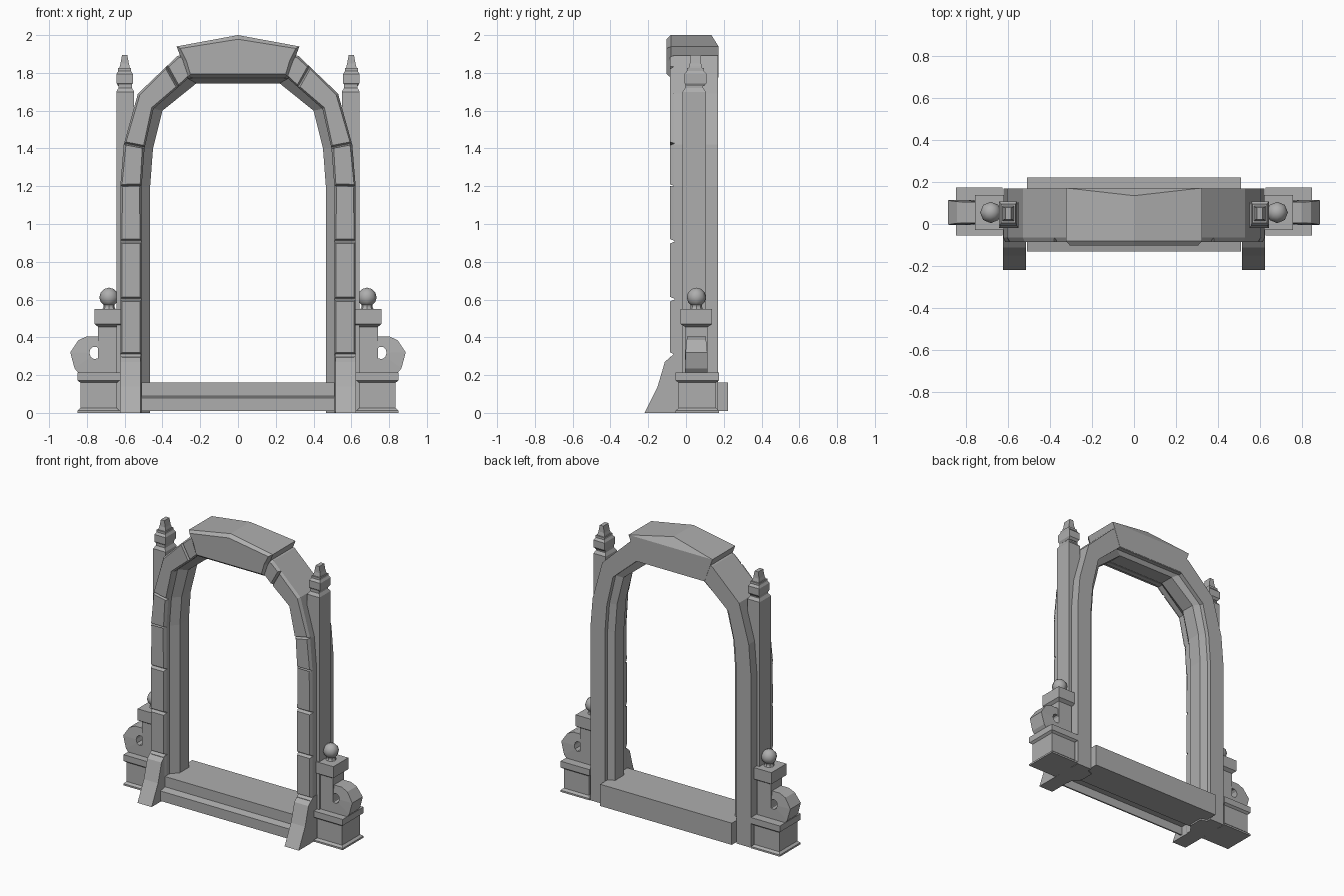
import bpy, bmesh, math
from mathutils import Matrix

cube = bpy.data.objects.get("Cube")
if cube:
    bpy.data.objects.remove(cube, do_unlink=True)

stone = bpy.data.materials.new("grey stone")
stone.use_nodes = True
GREY = (0.42, 0.42, 0.42, 1)
stone.diffuse_color = GREY
stone.node_tree.nodes["Principled BSDF"].inputs["Base Color"].default_value = GREY


def finish(name, bm):
    bmesh.ops.recalc_face_normals(bm, faces=bm.faces)
    mesh = bpy.data.meshes.new(name)
    bm.to_mesh(mesh)
    bm.free()
    mesh.materials.append(stone)
    ob = bpy.data.objects.new(name, mesh)
    bpy.context.collection.objects.link(ob)
    return ob


def both_sides(name, build):
    """Build a part on the +x side and its mirrored twin."""
    for side, sign in (("left", 1), ("right", -1)):
        bm = build()
        bmesh.ops.scale(bm, vec=(sign, 1, 1), verts=bm.verts)
        finish(side + "_" + name, bm)


def loft(loops, cyclic=False, caps=True):
    """Join matching vertex loops with quads."""
    bm = bmesh.new()
    rings = [[bm.verts.new(p) for p in loop] for loop in loops]
    pairs = list(zip(rings, rings[1:])) + ([(rings[-1], rings[0])] if cyclic else [])
    n = len(rings[0])
    for a, b in pairs:
        for i in range(n):
            j = (i + 1) % n
            bm.faces.new((a[i], a[j], b[j], b[i]))
    if caps and not cyclic:
        bm.faces.new(rings[0])
        bm.faces.new(rings[-1])
    return bm


def tower(cx, cy, levels):
    """Stacked rectangular rings: (z, half width, half depth)."""
    return loft([[(cx + sx * w, cy + sy * d, z)
                  for sx, sy in ((-1, -1), (1, -1), (1, 1), (-1, 1))]
                 for z, w, d in levels])


def slab(poly, front, back, inset=0, rise=0):
    """Extrude an x-z outline through y, with a bevelled front face."""
    bm = loft([[(x, y, z) for x, z in poly] for y in (front, back)])
    bmesh.ops.recalc_face_normals(bm, faces=bm.faces)
    if inset:
        face = [f for f in bm.faces if f.normal.y < -0.9]
        bmesh.ops.inset_individual(bm, faces=face, thickness=inset, depth=rise)
    return bm


# Arch outlines, from the floor to the crown
outer = [(.623, 0), (.623, 1.2), (.605, 1.42), (.53, 1.69), (.32, 1.89), (0, 1.94)]
middle = [(.51, 0), (.51, 1.2), (.495, 1.4), (.447, 1.61), (.265, 1.77), (0, 1.77)]
inner = [(.465, 0), (.465, 1.2), (.45, 1.4), (.40, 1.6), (.22, 1.745), (0, 1.745)]

# Stepped arch body, swept along the outlines
section = [(outer, -.06), (outer, .17), (middle, .17), (middle, .14),
           (inner, .12), (inner, .02), (middle, -.03), (middle, -.06)]
stations = []
for i, sign in [(i, 1) for i in range(6)] + [(i, -1) for i in range(4, -1, -1)]:
    stations.append([(sign * path[i][0], y, path[i][1]) for path, y in section])
finish("arch_body", loft(stations))


# Bevelled facing blocks
def along(path, t):
    i = min(int(t), len(path) - 2)
    (x0, z0), (x1, z1) = path[i], path[i + 1]
    return x0 + (x1 - x0) * (t - i), z0 + (z1 - z0) * (t - i)


def block(t0, t1):
    ts = [t0] + [k for k in range(1, 5) if t0 < k < t1] + [t1]
    poly = [along(outer, t) for t in ts] + [along(middle, t) for t in reversed(ts)]
    return slab(poly, -.065, -.04, .012, .02)


joints = [0, .26, .505, .76, 1.01, 2.03, 3.72, 4.1]
for n, (t0, t1) in enumerate(zip(joints, joints[1:])):
    both_sides("facing_block_%d" % (n + 1), lambda: block(t0, t1 - .006))

# Keystone with a peaked top, sloped down at the back
half = [(.265, 1.775), (.295, 1.86), (.325, 1.94)]
keystone = slab(half + [(0, 2.0)] + [(-x, z) for x, z in reversed(half)],
                -.08, .172, .022, .022)
rear = [v for v in keystone.verts if v.co.y > .1]
for v in rear:
    if v.co.z > 1.99:
        v.co.y = .135
shoulders = [v for v in rear if abs(v.co.z - 1.94) < .001]
bmesh.ops.connect_verts(keystone, verts=shoulders)
finish("keystone", keystone)

# Sill with a front step, hollow beneath
sill_profile = [(-.13, .01), (-.13, .08), (-.08, .09), (-.08, .162), (.222, .162),
                (.222, .01), (0, .01), (0, .15), (-.07, .15), (-.07, .07),
                (-.12, .07), (-.12, .01)]
finish("sill", loft([[(x, y, z) for y, z in sill_profile] for x in (-.51, .51)]))

# Buttress feet
foot_profile = [(-.22, 0), (-.15, .14), (-.112, .27), (-.06, .315), (0, .315), (0, 0)]
both_sides("buttress_foot", lambda: loft(
    [[(x, y, z) for y, z in foot_profile] for x in (.515, .625)]))

# Side columns with capitals and finials
both_sides("column", lambda: tower(.597, .043, [
    (0, .047, .062), (1.70, .047, .062), (1.72, .036, .048), (1.74, .036, .048)]))
both_sides("column_capital", lambda: tower(.6, .05, [
    (1.73, .034, .045), (1.745, .043, .058), (1.795, .043, .058),
    (1.81, .034, .045), (1.825, .034, .045)]))
both_sides("finial", lambda: tower(.6, .05, [
    (1.81, .03, .04), (1.835, .026, .034), (1.85, .022, .03), (1.895, .014, .028)]))

# Pedestals beside the arch
both_sides("pedestal", lambda: tower(.738, .06, [
    (0, .112, .115), (.012, .112, .115), (.025, .097, .1), (.16, .097, .1),
    (.172, .112, .115), (.215, .112, .115)]))
both_sides("pedestal_post", lambda: tower(.685, .055, [
    (.2, .055, .06), (.455, .055, .06), (.47, .074, .083), (.55, .074, .083)]))

# Scrolls curling around a round opening
scroll_outer = [(.72, .405), (.80, .405), (.845, .385), (.888, .32), (.865, .235),
                (.845, .212), (.72, .212), (.70, .32)]
scroll_hole = [(.757 + .03 * math.cos(a), .318 + .034 * math.sin(a))
               for a in (math.radians(d) for d in (110, 70, 35, 0, -40, -80, -120, 180))]


def scroll():
    def at(path, y):
        return [(x, .055 + y * (1 - .5 * max(0, z - .3) / .3), z) for x, z in path]
    return loft([at(scroll_outer, -.06), at(scroll_outer, .06),
                 at(scroll_hole, .06), at(scroll_hole, -.06)], cyclic=True)


both_sides("scroll", scroll)


# Ball ornaments on short necks
def ball():
    bm = bmesh.new()
    bmesh.ops.create_uvsphere(bm, u_segments=8, v_segments=6, radius=.051,
                              matrix=Matrix.Translation((.683, .055, .612)))
    return bm


def neck():
    rings = []
    for z, r in ((.545, .036), (.56, .03), (.585, .03)):
        rings.append([(.683 + r * math.cos(k * math.pi / 4),
                       .055 + r * math.sin(k * math.pi / 4), z) for k in range(8)])
    return loft(rings)


both_sides("ball", ball)
both_sides("ball_neck", neck)
for ob in bpy.data.objects:
    if ob.name.endswith("_ball"):
        ob.data.polygons.foreach_set("use_smooth", [True] * len(ob.data.polygons))
